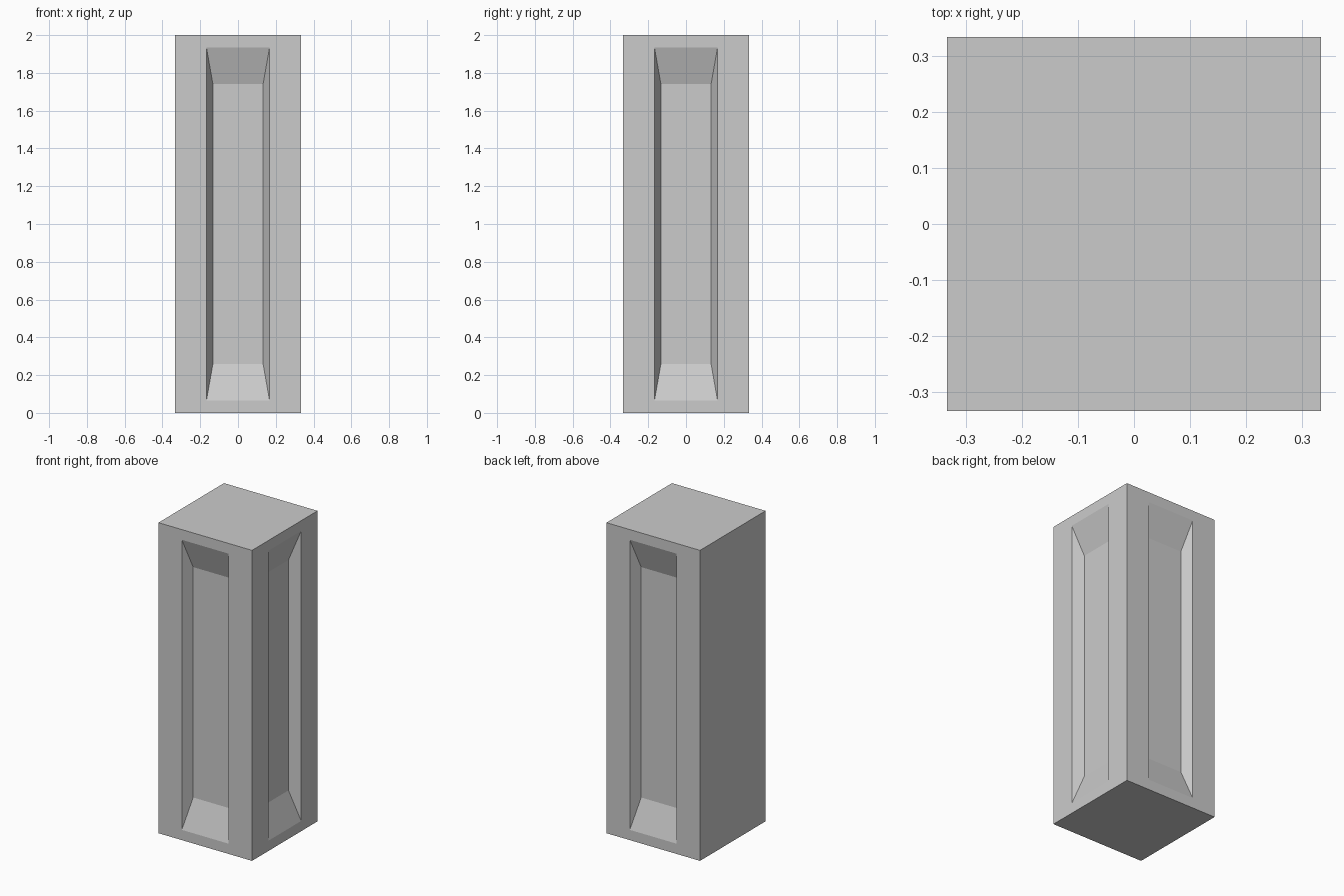
import bpy
import bmesh
from mathutils import Vector

if "Cube" in bpy.data.objects:
    bpy.data.objects.remove(bpy.data.objects["Cube"])

HALF = 1 / 3              # half width of the square pillar
MID = Vector((0, 0, 1))   # centre of the pillar
DEPTH = 0.067             # depth of the recessed panels


def fit_face(face, n, half_w, half_h, depth):
    """Shape a side face to a rectangle at a given depth below the surface."""
    side = Vector((0, 0, 1)).cross(n)
    for v in face.verts:
        s = 1 if (v.co - MID).dot(side) > 0 else -1
        t = 1 if v.co.z > MID.z else -1
        v.co = MID + n * (HALF - depth) + side * s * half_w + Vector((0, 0, t * half_h))


bm = bmesh.new()

# Pillar block
bmesh.ops.create_cube(bm, size=1)
bmesh.ops.scale(bm, vec=(2 * HALF, 2 * HALF, 2), verts=bm.verts)
bmesh.ops.translate(bm, vec=MID, verts=bm.verts)
bm.normal_update()

# Recessed panels with sloped sides on front, right and back; left stays plain
for n in (Vector((0, -1, 0)), Vector((1, 0, 0)), Vector((0, 1, 0))):
    face = next(f for f in bm.faces if f.normal.dot(n) > 0.99)
    for half_w, half_h, depth in ((0.167, 0.934, 0), (0.133, 0.742, DEPTH)):
        bmesh.ops.inset_individual(bm, faces=[face], thickness=0.02)
        fit_face(face, n, half_w, half_h, depth)
    bm.normal_update()

mesh = bpy.data.meshes.new("panelled_pillar")
bm.to_mesh(mesh)
bm.free()
pillar = bpy.data.objects.new("panelled_pillar", mesh)
bpy.context.collection.objects.link(pillar)
